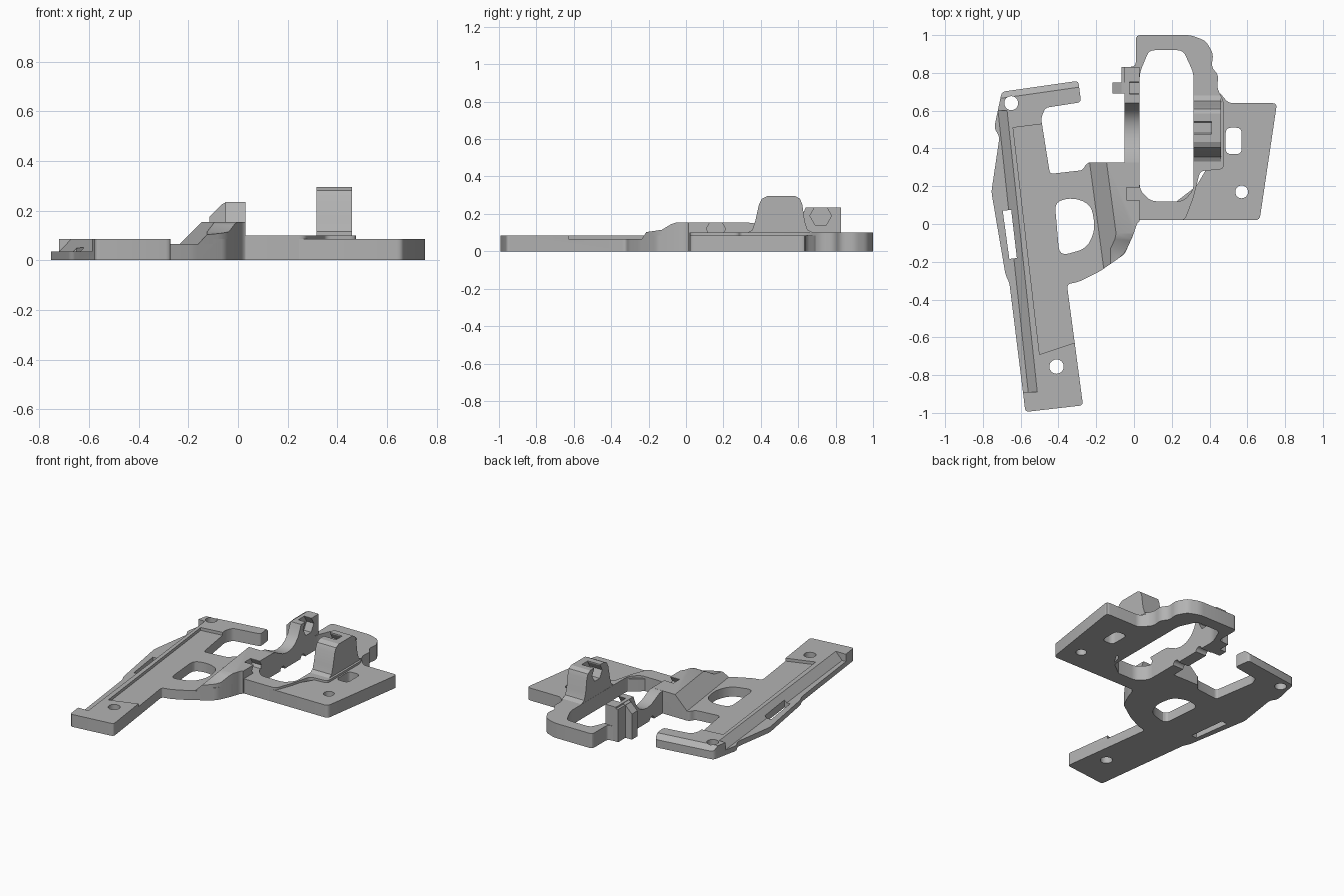
import bpy, bmesh, math
from mathutils import Vector

cube = bpy.data.objects.get("Cube")
if cube:
    bpy.data.objects.remove(cube, do_unlink=True)

grey = bpy.data.materials.new("light grey")
grey.use_nodes = True
colour = (0.45, 0.45, 0.45, 1)
grey.diffuse_color = colour
grey.node_tree.nodes["Principled BSDF"].inputs["Base Color"].default_value = colour


def rounded(pts, r=0.03, n=4):
    """Replace each corner of a flat outline with a short curve."""
    out = []
    for i, p in enumerate(pts):
        p = Vector(p)
        a, b = Vector(pts[i - 1]) - p, Vector(pts[(i + 1) % len(pts)]) - p
        a = p + a.normalized() * min(r, a.length * 0.45)
        b = p + b.normalized() * min(r, b.length * 0.45)
        for k in range(n + 1):
            t = k / n
            out.append(a * (1 - t) ** 2 + p * 2 * t * (1 - t) + b * t * t)
    return out


def loft(name, start, end):
    """Closed solid between two matching sections."""
    bm = bmesh.new()
    a = [bm.verts.new(p) for p in start]
    b = [bm.verts.new(p) for p in end]
    bm.faces.new(a)
    bm.faces.new(b)
    for i in range(len(a)):
        bm.faces.new((a[i - 1], a[i], b[i], b[i - 1]))
    bmesh.ops.recalc_face_normals(bm, faces=bm.faces)
    mesh = bpy.data.meshes.new(name)
    bm.to_mesh(mesh)
    bm.free()
    mesh.materials.append(grey)
    ob = bpy.data.objects.new(name, mesh)
    bpy.context.collection.objects.link(ob)
    return ob


def slab(name, pts, z0, z1):
    return loft(name, [(p[0], p[1], z0) for p in pts], [(p[0], p[1], z1) for p in pts])


def side_slab(name, pts, x0, x1):
    return loft(name, [(x0, p[0], p[1]) for p in pts], [(x1, p[0], p[1]) for p in pts])


def circle(u, v, r, n=24):
    return [(u + r * math.cos(math.tau * i / n), v + r * math.sin(math.tau * i / n))
            for i in range(n)]


def box_outline(u0, u1, v0, v1):
    return [(u0, v0), (u1, v0), (u1, v1), (u0, v1)]


def combine(ob, cutter, mode='DIFFERENCE'):
    mod = ob.modifiers.new("shape", 'BOOLEAN')
    mod.operation, mod.solver, mod.object = mode, 'EXACT', cutter
    bpy.context.view_layer.objects.active = ob
    bpy.ops.object.modifier_apply(modifier=mod.name)
    bpy.data.objects.remove(cutter, do_unlink=True)


def cut_through(ob, pts):
    combine(ob, slab("cutter", pts, -0.1, 0.5))


def pocket(ob, y, z, r, x0, x1, top):
    """Six-sided nut pocket with a slot opening upward."""
    combine(ob, side_slab("cutter", circle(y, z, r, 6), x0, x1))
    combine(ob, side_slab("cutter", box_outline(y - 0.033, y + 0.033, z, top), x0, x1))


thumb_hole = rounded([(-0.42, 0.12), (-0.315, 0.14), (-0.225, 0.10), (-0.205, -0.03),
                      (-0.25, -0.13), (-0.395, -0.17)], 0.05)
opening = rounded([(0.03, 0.80), (0.08, 0.92), (0.26, 0.92), (0.315, 0.80),
                   (0.315, 0.18), (0.26, 0.12), (0.09, 0.12), (0.03, 0.18)])

# Long arm with its hook, grip bridge and side wing
arm = slab("arm_plate", rounded([
    (-0.70, 0.70), (-0.295, 0.758), (-0.28, 0.645), (-0.47, 0.615), (-0.492, 0.56),
    (-0.445, 0.265), (-0.27, 0.285), (-0.25, 0.325), (0, 0.325), (0, -0.05),
    (-0.05, -0.16), (-0.18, -0.25), (-0.29, -0.305), (-0.355, -0.32),
    (-0.27, -0.96), (-0.575, -0.995), (-0.66, -0.31), (-0.68, -0.27), (-0.755, 0.17),
    (-0.712, 0.46), (-0.74, 0.51)], 0.02), 0, 0.085)
cut_through(arm, thumb_hole)
cut_through(arm, circle(-0.65, 0.64, 0.037))
cut_through(arm, circle(-0.41, -0.755, 0.038))
cut_through(arm, [(-0.695, 0.07), (-0.65, 0.075), (-0.62, -0.18), (-0.66, -0.185)])
# Recessed middle, sloped wing edge and hook chamfer
combine(arm, slab("cutter", [(-0.64, 0.51), (-0.4, 0.54), (-0.1, 0.4), (-0.1, -0.35),
                             (-0.2, -0.59), (-0.5, -0.69)], 0.065, 0.3))
wing = [(-1.2, 0.035), (-0.72, 0.035), (-0.67, 0.087), (-0.67, 0.2), (-1.2, 0.2)]
combine(arm, loft("cutter", [(x, 0.6, z) for x, z in wing],
                  [(x + 0.16, -0.89, z) for x, z in wing]))
edge = [(-0.035, 0.086), (0.01, 0.045), (0.01, 0.2), (-0.035, 0.2)]
combine(arm, loft("cutter", [(-0.75, 0.693 + y, z) for y, z in edge],
                  [(-0.25, 0.764 + y, z) for y, z in edge]))

# Raised shoulder, sloping down toward the arm and the front
shoulder = side_slab("shoulder", [(-0.3, 0), (-0.3, 0.085), (-0.23, 0.10), (-0.13, 0.115),
                                  (-0.08, 0.145), (-0.05, 0.155), (0.325, 0.155),
                                  (0.325, 0)], -0.4, 0.03)
combine(shoulder, slab("cutter", rounded([
    (-0.3, 0.4), (0.1, 0.4), (0.1, 0.02), (0.02, 0.02), (0, -0.05), (-0.05, -0.16),
    (-0.18, -0.25), (-0.3, -0.31)], 0.04), -0.1, 0.5), 'INTERSECT')
slope = [(-0.25, -0.05), (-0.25, 0.06), (-0.145, 0.165), (0.2, 0.165), (0.2, -0.05)]
combine(shoulder, loft("cutter", [(x, 0.4, z) for x, z in slope],
                       [(x + 0.1, -0.35, z) for x, z in slope]), 'INTERSECT')
cut_through(shoulder, thumb_hole)
pocket(shoulder, 0.16, 0.12, 0.052, -0.04, 0.05, 0.3)

# Saddle rail rising to the rear post
rail = side_slab("saddle_rail", [
    (0.32, 0), (0.32, 0.155), (0.36, 0.15), (0.40, 0.13), (0.44, 0.11), (0.49, 0.10),
    (0.54, 0.108), (0.58, 0.13), (0.61, 0.165), (0.63, 0.21), (0.64, 0.235),
    (0.83, 0.235), (0.83, 0)], -0.05, 0.03)
pocket(rail, 0.72, 0.19, 0.058, -0.025, 0.05, 0.4)
lug = [(-0.045, 0), (-0.045, 0.235), (-0.065, 0.225), (-0.115, 0.175), (-0.115, 0)]
loft("post_lug", [(x, 0.69, z) for x, z in lug], [(x, 0.75, z) for x, z in lug])
slab("post_side", box_outline(-0.067, -0.045, 0.69, 0.83), 0, 0.225)

# Ring around the large opening
ring = slab("opening_ring", rounded([
    (-0.04, 0.02), (-0.04, 0.83), (0.01, 0.835), (0.01, 1.0), (0.30, 1.0), (0.38, 0.97),
    (0.42, 0.90), (0.41, 0.83), (0.447, 0.79), (0.44, 0.72), (0.475, 0.65),
    (0.475, 0.29), (0.35, 0.28), (0.315, 0.14), (0.27, 0.02)], 0.025), 0, 0.10)
cut_through(ring, opening)
for y in (0.44, 0.66):
    for part in (ring, rail):
        combine(part, side_slab("cutter", circle(y, 0, 0.025, 16), -0.2, 0.06))

# Side mounting plate
plate = slab("side_plate", rounded([
    (0.2, 0.02), (0.665, 0.02), (0.757, 0.64), (0.5, 0.64), (0.45, 0.70), (0.40, 0.70),
    (0.40, 0.32), (0.33, 0.2), (0.2, 0.1)], 0.025), 0, 0.085)
cut_through(plate, circle(0.57, 0.17, 0.034))
cut_through(plate, rounded(box_outline(0.485, 0.57, 0.37, 0.51), 0.03))

# Tall tower beside the opening
tower = side_slab("tower", [
    (0.33, 0.05), (0.33, 0.10), (0.355, 0.115), (0.37, 0.16), (0.39, 0.25), (0.405, 0.28),
    (0.435, 0.295), (0.585, 0.295), (0.61, 0.28), (0.622, 0.25), (0.635, 0.16),
    (0.65, 0.115), (0.68, 0.10), (0.68, 0.05)], 0.316, 0.46)
pocket(tower, 0.51, 0.25, 0.055, 0.3, 0.41, 0.4)

# Smooth the curved walls and keep the machined edges crisp
for ob in (arm, shoulder, rail, ring, plate, tower):
    bpy.ops.object.select_all(action='DESELECT')
    ob.select_set(True)
    bpy.context.view_layer.objects.active = ob
    bpy.ops.object.shade_smooth_by_angle(angle=math.radians(25))
